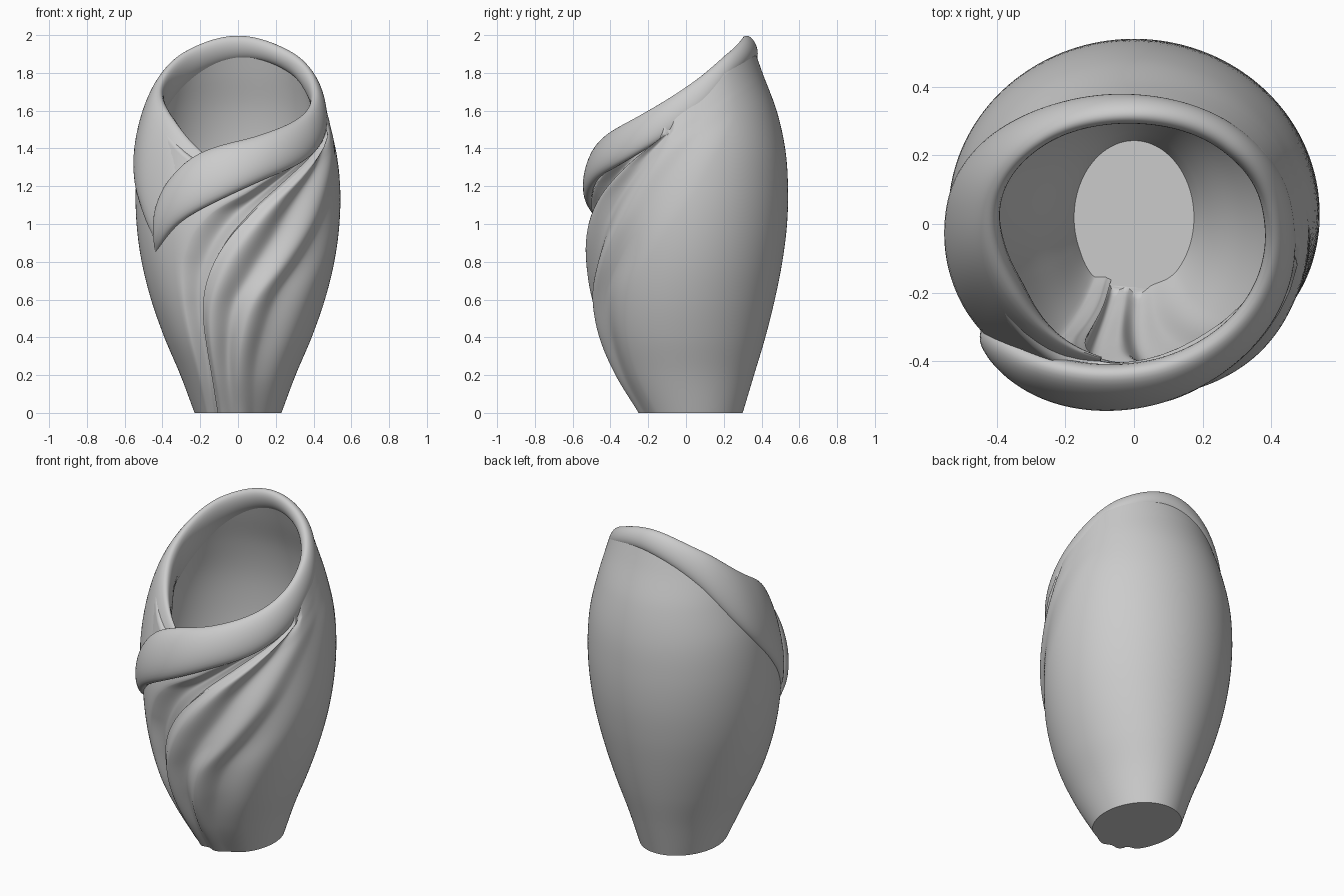
import bpy, bmesh
from math import sin, cos, pi, asin
from mathutils import Vector

if "Cube" in bpy.data.objects:
    bpy.data.objects.remove(bpy.data.objects["Cube"])

TAU = 2 * pi


def spline(pts, x):
    """Smooth curve through (x, y) points, constant beyond the ends."""
    if x <= pts[0][0]:
        return pts[0][1]
    if x >= pts[-1][0]:
        return pts[-1][1]
    i = max(k for k in range(len(pts) - 1) if pts[k][0] <= x)

    def slope(k):
        lo, hi = max(k - 1, 0), min(k + 1, len(pts) - 1)
        return (pts[hi][1] - pts[lo][1]) / (pts[hi][0] - pts[lo][0])
    h = pts[i + 1][0] - pts[i][0]
    u = (x - pts[i][0]) / h
    return (pts[i][1] * (1 + 2 * u) * (1 - u) ** 2 + pts[i + 1][1] * u * u * (3 - 2 * u)
            + h * slope(i) * u * (1 - u) ** 2 + h * slope(i + 1) * u * u * (u - 1))


def ease(pts, x):
    """Eased steps between (x, y) points."""
    for (x0, y0), (x1, y1) in zip(pts, pts[1:]):
        if x <= x1:
            u = max(0, (x - x0) / (x1 - x0))
            return y0 + (y1 - y0) * u * u * (3 - 2 * u)
    return pts[-1][1]


# Outline by height: half width, front y, back y
WIDTH = [(0, .23), (.2, .305), (.4, .39), (.6, .46), (.8, .51), (1, .537),
         (1.2, .541), (1.4, .522), (1.6, .475), (1.8, .425), (2, .37)]
FRONT = [(0, -.25), (.2, -.37), (.4, -.455), (.6, -.5), (.8, -.515), (1, -.51),
         (1.2, -.475), (1.4, -.43), (1.6, -.37), (1.8, -.31), (2, -.25)]
BACK = [(0, .30), (.2, .36), (.4, .42), (.6, .47), (.8, .51), (1, .535),
        (1.2, .54), (1.4, .525), (1.6, .48), (1.8, .405), (2, .335)]
# Rim height by angle (0 = front, turning to the left)
RIM = [(-.22, 1.35), (0, 1.32), (.4, 1.32), (.9, 1.49), (1.57, 1.68), (2.3, 1.86), (pi, 1.95),
       (4, 1.86), (4.71, 1.69), (5.5, 1.47), (6.06, 1.35), (TAU, 1.32), (6.68, 1.32)]


def place(a, z, off=0.0):
    w, f, b = spline(WIDTH, z), spline(FRONT, z), spline(BACK, z)
    d = (b - f) / 2
    n = Vector((-sin(a) * d, -cos(a) * w, 0)).normalized()
    return Vector((-w * sin(a), (f + b) / 2 - d * cos(a), z)) + n * off, n


def rim(a):
    return spline(RIM, a % TAU)


def fold_line(points):
    """Turn front-view x, z points into (share of rim height, angle)."""
    out = []
    for x, z in points:
        a = asin(max(-1, min(1, -x / spline(WIDTH, z))))
        out.append((z / rim(a), a))
    return out


def make(name, rings):
    bm = bmesh.new()
    vs = [[bm.verts.new(p) for p in r] for r in rings]
    n = len(vs[0])
    for r0, r1 in zip(vs, vs[1:]):
        for i in range(n):
            j = (i + 1) % n
            bm.faces.new((r0[i], r0[j], r1[j], r1[i]))
    for r in (vs[0], vs[-1]):
        bm.faces.new(r)
    bmesh.ops.recalc_face_normals(bm, faces=bm.faces)
    me = bpy.data.meshes.new(name)
    bm.to_mesh(me)
    bm.free()
    ob = bpy.data.objects.new(name, me)
    bpy.context.collection.objects.link(ob)
    bpy.ops.object.select_all(action='DESELECT')
    ob.select_set(True)
    bpy.context.view_layer.objects.active = ob
    bpy.ops.object.shade_smooth_by_angle(angle=0.9)


# Sweeping folds on the front: soft ridge, sharp crease, second ridge
RIDGE = fold_line([(-.16, 0), (-.22, .3), (-.28, .6), (-.28, .83), (-.15, 1.05),
                   (.1, 1.2), (.3, 1.33), (.42, 1.5)])
CREASE = fold_line([(-.11, 0), (-.17, .33), (-.19, .6), (-.1, .85), (.1, 1.08),
                    (.3, 1.25), (.42, 1.37), (.47, 1.45)])
SECOND = fold_line([(.02, 0), (.01, .2), (.03, .4), (.1, .6), (.25, .8),
                    (.38, 1), (.46, 1.2), (.5, 1.4)])
FOLD = [(-1, 0), (-.1, .015), (.6, -.045), (.96, -.05), (1, -.015), (1.2, .015),
        (1.6, -.04), (2, .005), (2.4, -.035), (3, 0)]


def column_angle(q, t):
    a0 = spline(RIDGE, t)
    a1 = min(spline(CREASE, t), a0 - .1)
    a2 = min(spline(SECOND, t), a1 - .15)
    knots = [1.25, a0, a1, a2, a2 - .8, 1.25 - TAU]
    i = min(int(q + 1), 4)
    u = q + 1 - i
    return knots[i] * (1 - u) + knots[i + 1] * u


def fold_depth(q, t, a):
    fade = ease([(-1.4, .2), (-.4, 1)], a) if q < 3 else 1
    return ease(FOLD, q) * fade * ease([(0, .35), (.3, 1)], t)


qs = sorted([-1 + i / 24 for i in range(96)] + [.96, .975, .99]
            + [3 + i / 90 for i in range(90)])
rings = []
# Outer wall, rounded rim, then inner wall down to the floor
levels = [(k / 80, 0, 0) for k in range(81)] + [(1, -.015, .01), (1, -.035, .01)]
levels += [(1 - k / 50 * .96, -.05 - .03 * k / 50, 0) for k in range(51)]
for row, (t, off, lift) in enumerate(levels):
    ring = []
    for q in qs:
        a = column_angle(q, t)
        p = place(a, t * rim(a), fold_depth(q, t, a) + off)[0]
        p.z = .06 if row == len(levels) - 1 else p.z + lift
        ring.append(p)
    rings.append(ring)
make("vase_body", rings)

# Rolled lip: a broad band at the left, thin at the back, then wide again as it
# wraps over the front down to a tip at lower left
TOP = [(.2, 1.32), (.4, 1.38), (.9, 1.57), (1.57, 1.74), (2.3, 1.91), (pi, 1.995), (4, 1.91),
       (4.71, 1.76), (5.5, 1.57), (6.06, 1.47), (6.59, 1.39), (6.88, 1.29), (7.15, 1.11),
       (7.26, .9)]
BOTTOM = [(.2, 1.2), (.4, 1.08), (.75, .9), (.95, .9), (1.2, 1.08), (1.57, 1.31), (2.3, 1.7),
          (pi, 1.87), (4, 1.79), (4.71, 1.57), (5.5, 1.35), (6.06, 1.23), (6.59, 1.09),
          (6.88, 1.0), (7.15, .89), (7.26, .85)]
TOP_OFF = [(.2, -.05), (.9, -.035), (1.57, -.03), (pi, -.025), (4.71, -.04), (5.5, -.01),
           (6.28, .01), (6.8, .02), (7.26, 0)]
BOTTOM_OFF = [(.2, -.05), (.6, -.02), (.9, -.01), (1.57, -.005), (2.3, -.02), (pi, -.02),
              (4.71, -.045), (5.5, -.005), (6.28, .035), (6.8, .035), (7.26, 0)]
THICK = [(.2, .01), (.5, .035), (.9, .07), (1.2, .07), (1.57, .055), (2.3, .042), (pi, .038),
         (4.71, .04), (5.5, .045), (6.28, .055), (6.9, .055), (7.15, .045), (7.26, .012)]
rings = []
for k in range(241):
    a = .2 + (7.26 - .2) * k / 240
    top, n = place(a, spline(TOP, a), spline(TOP_OFF, a))
    low = place(a, spline(BOTTOM, a), spline(BOTTOM_OFF, a))[0]
    mid, m = (top + low) / 2, (top - low) / 2
    e = (n - n.project(m)).normalized() * spline(THICK, a)
    rings.append([mid + m * cos(TAU * i / 32) + e * sin(TAU * i / 32) for i in range(32)])
make("rolled_lip", rings)
